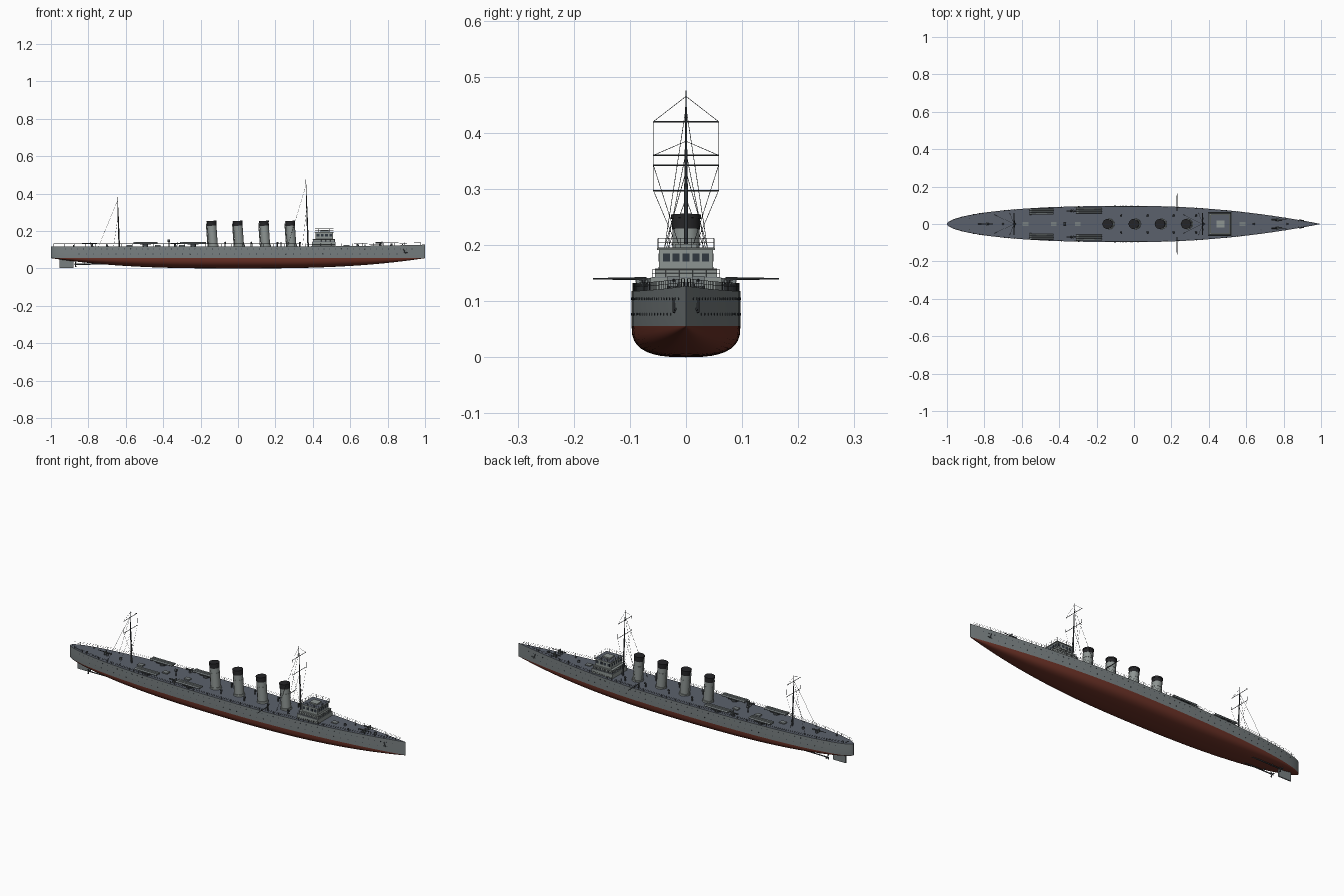
import bpy, bmesh, math
from mathutils import Vector, Matrix

if "Cube" in bpy.data.objects:
    bpy.data.objects.remove(bpy.data.objects["Cube"])


def material(name, rgb):
    m = bpy.data.materials.new(name)
    m.diffuse_color = (*rgb, 1)
    m.use_nodes = True
    m.node_tree.nodes["Principled BSDF"].inputs["Base Color"].default_value = m.diffuse_color
    return m


HULL = material("hull grey", (0.19, 0.215, 0.22))
DECK = material("deck slate", (0.105, 0.12, 0.15))
RED = material("bottom red", (0.15, 0.032, 0.02))
LIGHT = material("superstructure grey", (0.27, 0.30, 0.29))
BLACK = material("funnel black", (0.018, 0.018, 0.02))
DARK = material("fitting dark grey", (0.06, 0.068, 0.075))
GLASS = material("window dark", (0.03, 0.038, 0.05))
WL = 0.056  # waterline height


class Part:
    """Collects primitives into one object."""
    def __init__(self):
        self.bm = bmesh.new()

    def box(self, x0, x1, y0, y1, z0, z1):
        m = Matrix.Translation(((x0 + x1) / 2, (y0 + y1) / 2, (z0 + z1) / 2))
        bmesh.ops.create_cube(self.bm, size=1, matrix=m @ Matrix.Diagonal((x1 - x0, y1 - y0, z1 - z0, 1)))

    def tube(self, a, b, r1, r2=None, n=8):
        a, b = Vector(a), Vector(b)
        d = b - a
        m = Matrix.Translation((a + b) / 2) @ d.to_track_quat('Z', 'Y').to_matrix().to_4x4()
        bmesh.ops.create_cone(self.bm, cap_ends=True, segments=n, radius1=r1,
                              radius2=r1 if r2 is None else r2, depth=d.length, matrix=m)

    def finish(self, name, *mats, smooth=True):
        me = bpy.data.meshes.new(name)
        self.bm.to_mesh(me)
        self.bm.free()
        ob = bpy.data.objects.new(name, me)
        bpy.context.collection.objects.link(ob)
        for m in mats:
            me.materials.append(m)
        if smooth:
            bpy.ops.object.select_all(action='DESELECT')
            ob.select_set(True)
            bpy.context.view_layer.objects.active = ob
            bpy.ops.object.shade_smooth_by_angle(angle=math.radians(35))
        return ob


def beam(x):
    """Half-breadth of the hull: rounded stern, pointed bow."""
    t = min(abs(x), 1)
    return 0.097 * (1 - t ** 2) if x > 0 else 0.097 * (1 - t ** 2.5) ** 0.55


def deck(x):
    return 0.118 + 0.009 * max(0, x) ** 3


# Hull: lofted sections, coloured by height and direction
p = Part()
rows = []
N, M = 80, 9
for i in range(N + 1):
    x = -math.cos(math.pi * i / N)
    b = max(beam(x), 0.0004)
    zk = 0.055 * abs(x) ** 2.8
    half = [(b, deck(x)), (b, 0.09), (b, WL)]
    for k in range(1, M + 1):
        a = math.pi / 2 * k / M
        half.append((b * max(math.cos(a), 0) ** 0.72, WL - (WL - zk) * math.sin(a) ** 0.72))
    ring = half + [(-y, z) for y, z in half[-2::-1]]
    rows.append([p.bm.verts.new((x, y, z)) for y, z in ring])
for r, s in zip(rows, rows[1:]):
    for j in range(len(r) - 1):
        f = p.bm.faces.new((r[j], s[j], s[j + 1], r[j + 1]))
        f.material_index = 1 if f.calc_center_median().z < WL else 0
    p.bm.faces.new((r[0], r[-1], s[-1], s[0])).material_index = 2
for r in (rows[0], rows[-1]):
    p.bm.faces.new(r)
bmesh.ops.recalc_face_normals(p.bm, faces=p.bm.faces)
p.finish("hull", HULL, RED, DECK)

# Portholes in two rows, and anchors
p = Part()
for s in (1, -1):
    for z, x0, x1, n in ((0.104, -0.92, 0.93, 60), (0.077, -0.85, 0.85, 44)):
        for i in range(n):
            x = x0 + (x1 - x0) * i / (n - 1)
            slope = (beam(x + 0.005) - beam(x - 0.005)) / 0.01
            nrm = Vector((-slope, 1, 0)).normalized()
            c = Vector((x, beam(x), z))
            a, b = c - nrm * 0.002, c + nrm * 0.0008
            p.tube((a.x, s * a.y, z), (b.x, s * b.y, z), 0.0022, n=8)
p.finish("portholes", GLASS)
p = Part()
for s in (1, -1):
    y = s * (beam(0.89) + 0.001)
    p.tube((0.885, y, 0.105), (0.895, y, 0.08), 0.0025)
    p.tube((0.882, y, 0.083), (0.908, y - s * 0.003, 0.086), 0.002)
p.finish("anchors", DARK)

# Rudder, shafts and propellers
p = Part()
p.box(-0.955, -0.88, -0.003, 0.003, 0.002, 0.05)
p.finish("rudder", HULL, smooth=False)
p = Part()
for s in (1, -1):
    y = s * 0.032
    p.tube((-0.875, y, 0.022), (-0.6, y, 0.024), 0.003)
    p.tube((-0.82, y, 0.023), (-0.82, y * 0.7, 0.05), 0.002)
    for k in range(3):
        a = math.tau * k / 3
        c = Vector((-0.868, y, 0.022))
        d = Vector((0.002, math.cos(a), math.sin(a)))
        p.tube(c, c + d * 0.014, 0.0015, 0.004, 6)
p.finish("propellers_and_shafts", DARK)

# Bridge: stepped tiers with a roof
p = Part()
p.box(0.395, 0.52, -0.063, 0.063, 0.11, 0.142)
p.box(0.402, 0.516, -0.055, 0.055, 0.14, 0.158)
p.box(0.415, 0.508, -0.048, 0.048, 0.158, 0.192)
p.box(0.41, 0.512, -0.052, 0.052, 0.191, 0.195)
p.box(0.44, 0.485, -0.02, 0.02, 0.195, 0.202)
p.finish("bridge", LIGHT, smooth=False)
p = Part()
p.box(0.397, 0.518, -0.061, 0.061, 0.142, 0.1428)
p.box(0.413, 0.509, -0.049, 0.049, 0.195, 0.1957)
p.finish("bridge_decks", DECK, smooth=False)
p = Part()
for i in range(5):
    y = (i - 2) * 0.0175
    p.box(0.507, 0.509, y - 0.0062, y + 0.0062, 0.171, 0.185)
    p.box(0.414, 0.416, y - 0.005, y + 0.005, 0.172, 0.184)
for s in (1, -1):
    for i in range(4):
        x = 0.428 + i * 0.0225
        p.box(x - 0.007, x + 0.007, s * 0.048 - 0.001, s * 0.048 + 0.001, 0.171, 0.185)
p.finish("bridge_windows", GLASS, smooth=False)


def rail(part, pts, h, r=0.0006):
    """Posts with two wires along a path."""
    for a in pts:
        part.tube(a, (a[0], a[1], a[2] + h), r, n=4)
    for a, b in zip(pts, pts[1:]):
        for f in (0.55, 1):
            part.tube((a[0], a[1], a[2] + h * f), (b[0], b[1], b[2] + h * f), r * 0.7, n=4)


# Railings on the hull edge and on the bridge
p = Part()
for s in (1, -1):
    rail(p, [(x, s * (beam(x) - 0.002), deck(x)) for x in [-0.985 + 1.96 * i / 70 for i in range(71)]], 0.014)
for x0, x1, w, z, h in ((0.412, 0.51, 0.05, 0.195, 0.017), (0.398, 0.517, 0.06, 0.142, 0.014)):
    cs = [(x0, -w), (x1, -w), (x1, w), (x0, w), (x0, -w)]
    pts = [(a[0] + (b[0] - a[0]) * k / 5, a[1] + (b[1] - a[1]) * k / 5, z)
           for a, b in zip(cs, cs[1:]) for k in range(5)]
    rail(p, pts + pts[:1], h)
p.finish("railings", DARK, smooth=False)

# Four raked funnels with black caps, bands and steam pipes
body, cap = Part(), Part()
for i in range(4):
    x = -0.132 + 0.14 * i
    at = lambda z: (x - 0.01 * (z - 0.115) / 0.14, 0, z)
    body.tube(at(0.112), at(0.23), 0.0245, n=24)
    body.tube(at(0.112), at(0.127), 0.029, n=24)
    body.tube(at(0.2), at(0.203), 0.0257, n=24)
    cap.tube(at(0.228), at(0.25), 0.0252, n=24)
    cap.tube(at(0.247), at(0.254), 0.0268, n=24)
    q, t = at(0.115), at(0.24)
    body.tube((q[0] - 0.028, 0, q[2]), (t[0] - 0.028, 0, t[2]), 0.003)
body.finish("funnels", LIGHT)
cap.finish("funnel_caps", BLACK)

# Masts, yards and rigging
mast, rig = Part(), Part()
for x, top, yards in ((0.375, 0.475, (0.42, 0.342)), (-0.635, 0.395, (0.36, 0.297))):
    at = lambda z: Vector((x - 0.012 * (z - 0.115) / 0.35, 0, z))
    mid = 0.115 + (top - 0.115) * 0.6
    mast.tube(at(0.112), at(mid), 0.0042, 0.003)
    mast.tube(at(mid - 0.01), at(top), 0.0028, 0.001)
    for z in yards:
        c = at(z)
        mast.tube(c - Vector((0, 0.058, 0)), c + Vector((0, 0.058, 0)), 0.0013, n=6)
    for s in (1, -1):
        e = Vector((0, s * 0.058, 0))
        rig.tube(at(top - 0.01), at(yards[0]) + e, 0.0005, n=4)
        rig.tube(at(yards[0]) + e, at(yards[1]) + e, 0.0005, n=4)
        rig.tube(at(yards[1]) + e, at(0.16), 0.0005, n=4)
        rig.tube(at(top - 0.03), (x - 0.11, s * 0.05, 0.118), 0.0006, n=4)
        rig.tube(at(mid), (x - 0.03, s * 0.06, 0.118), 0.0006, n=4)
mast.finish("masts", DARK)
rig.finish("rigging", DARK, smooth=False)

# Side booms
p = Part()
for s in (1, -1):
    p.tube((0.23, s * 0.07, 0.14), (0.23, s * 0.166, 0.14), 0.003, 0.0012)
    p.tube((0.23, s * 0.075, 0.116), (0.23, s * 0.075, 0.142), 0.003)
p.finish("side_booms", DARK)

# Triple torpedo tubes on turntables
tubes, base = Part(), Part()
for s in (1, -1):
    for xc, y, ln in ((-0.495, 0.066, 0.065), (-0.24, 0.073, 0.07)):
        base.tube((xc, s * y, 0.116), (xc, s * y, 0.131), 0.015, n=16)
        base.box(xc - 0.03, xc + 0.03, s * y - 0.016, s * y + 0.016, 0.128, 0.131)
        for k in (-1, 0, 1):
            yy = s * y + k * 0.0115
            tubes.tube((xc - ln, yy, 0.136), (xc + ln, yy, 0.136), 0.005, n=12)
            tubes.tube((xc - ln, yy, 0.136), (xc - ln + 0.012, yy, 0.136), 0.0058, n=12)
tubes.finish("torpedo_tubes", HULL)
base.finish("torpedo_mounts", DARK)

# Deck guns: (x, y, direction)
p, sh = Part(), Part()
for x, y, d in ((0.76, 0.022, 1), (0.76, -0.022, 1), (-0.78, 0, -1), (-0.335, 0.07, 1), (-0.335, -0.07, 1)):
    z = deck(x)
    p.tube((x, y, z - 0.002), (x, y, z + 0.012), 0.007, 0.004, 12)
    p.tube((x - d * 0.025, y, z + 0.015), (x + d * 0.012, y, z + 0.015), 0.0035)
    p.tube((x, y, z + 0.015), (x + d * 0.055, y, z + 0.016), 0.0024, 0.0016)
    sh.box(x + d * 0.01 - 0.0015, x + d * 0.01 + 0.0015, y - 0.011, y + 0.011, z + 0.004, z + 0.023)
p.finish("deck_guns", DARK)
sh.finish("gun_shields", HULL, smooth=False)

# Ventilators, searchlight posts and capstans
p = Part()
for s in (1, -1):
    for x in (-0.07, 0.07, 0.21, 0.33):
        p.tube((x, s * 0.045, 0.115), (x, s * 0.045, 0.136), 0.0035)
        p.tube((x - 0.003, s * 0.045, 0.136), (x + 0.006, s * 0.045, 0.138), 0.004, 0.0055)
    for x in (-0.88, 0.68, 0.88):
        p.tube((x, s * beam(x) * 0.6, 0.115), (x, s * beam(x) * 0.6, deck(x) + 0.007), 0.003)
for x in (0.64, 0.82, -0.7):
    p.tube((x, 0, 0.115), (x, 0, deck(x) + 0.01), 0.007, 0.005, 12)
p.tube((-0.37, 0, 0.115), (-0.37, 0, 0.148), 0.0025)
p.tube((-0.376, 0, 0.148), (-0.364, 0, 0.148), 0.007, n=12)
p.finish("deck_fittings", DARK)
# Low hatches
p = Part()
for x in (-0.58, -0.43, -0.3, 0.58):
    p.box(x - 0.015, x + 0.015, -0.012, 0.012, 0.115, 0.124)
p.finish("deck_hatches", HULL, smooth=False)
